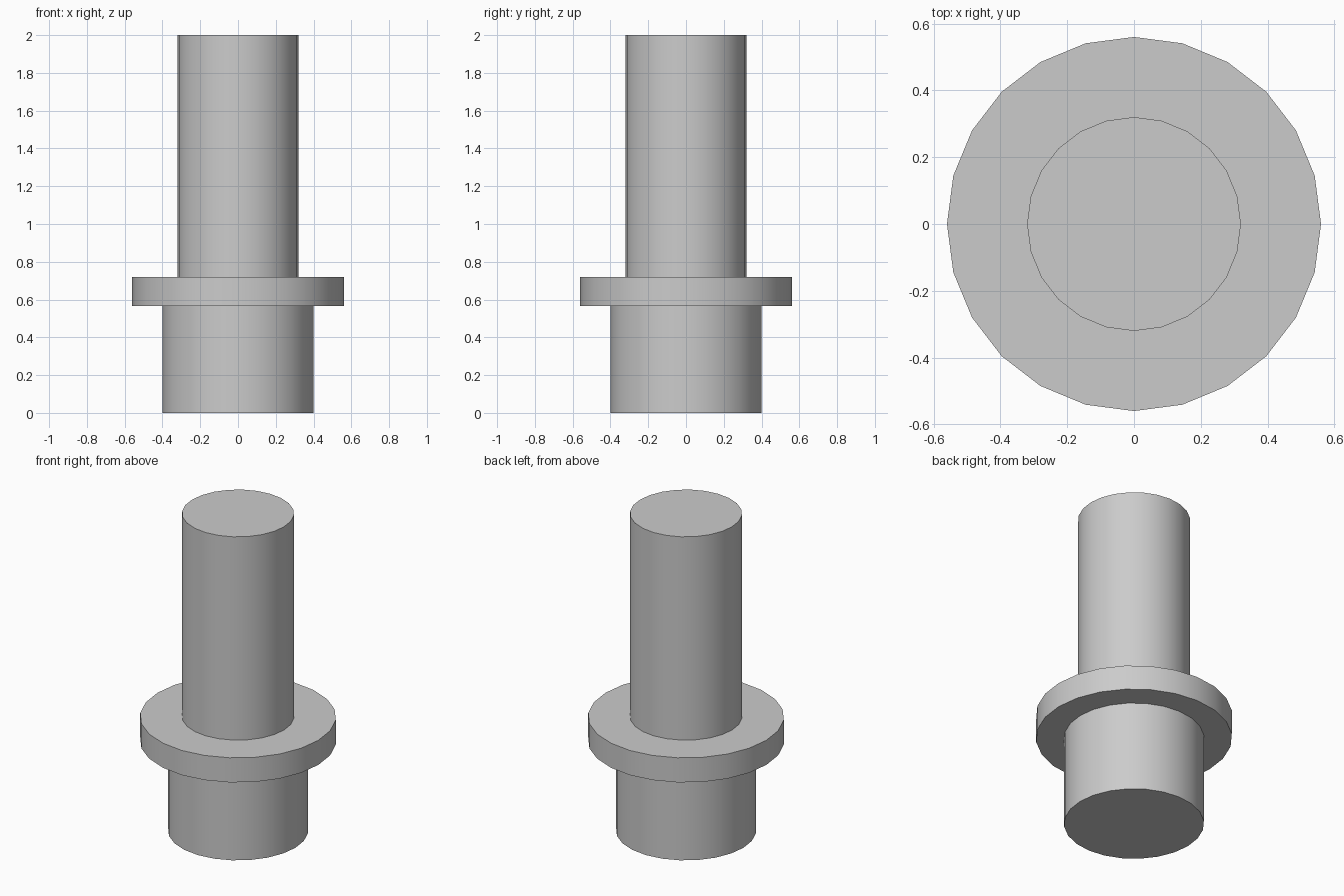
import bpy
import math

cube = bpy.data.objects.get("Cube")
if cube:
    bpy.data.objects.remove(cube, do_unlink=True)

# Single grey finish
grey = bpy.data.materials.new("light_grey")
grey.use_nodes = True
colour = (0.6, 0.6, 0.6, 1)
grey.diffuse_color = colour
for node in grey.node_tree.nodes:
    if node.type == 'BSDF_PRINCIPLED':
        node.inputs["Base Color"].default_value = colour


def turned_part(name, radius, bottom, top):
    """Solid round section between two heights, smooth sides and sharp rims."""
    bpy.ops.mesh.primitive_cylinder_add(
        vertices=24, radius=radius, depth=top - bottom,
        location=(0, 0, (bottom + top) / 2))
    part = bpy.context.object
    part.name = name
    part.data.materials.append(grey)
    bpy.ops.object.shade_smooth_by_angle(angle=math.radians(30))
    return part


# Stepped pin: wide base, collar, slim shaft
turned_part("base", 0.40, 0.0, 0.565)
turned_part("collar", 0.56, 0.565, 0.72)
turned_part("shaft", 0.32, 0.72, 2.0)
